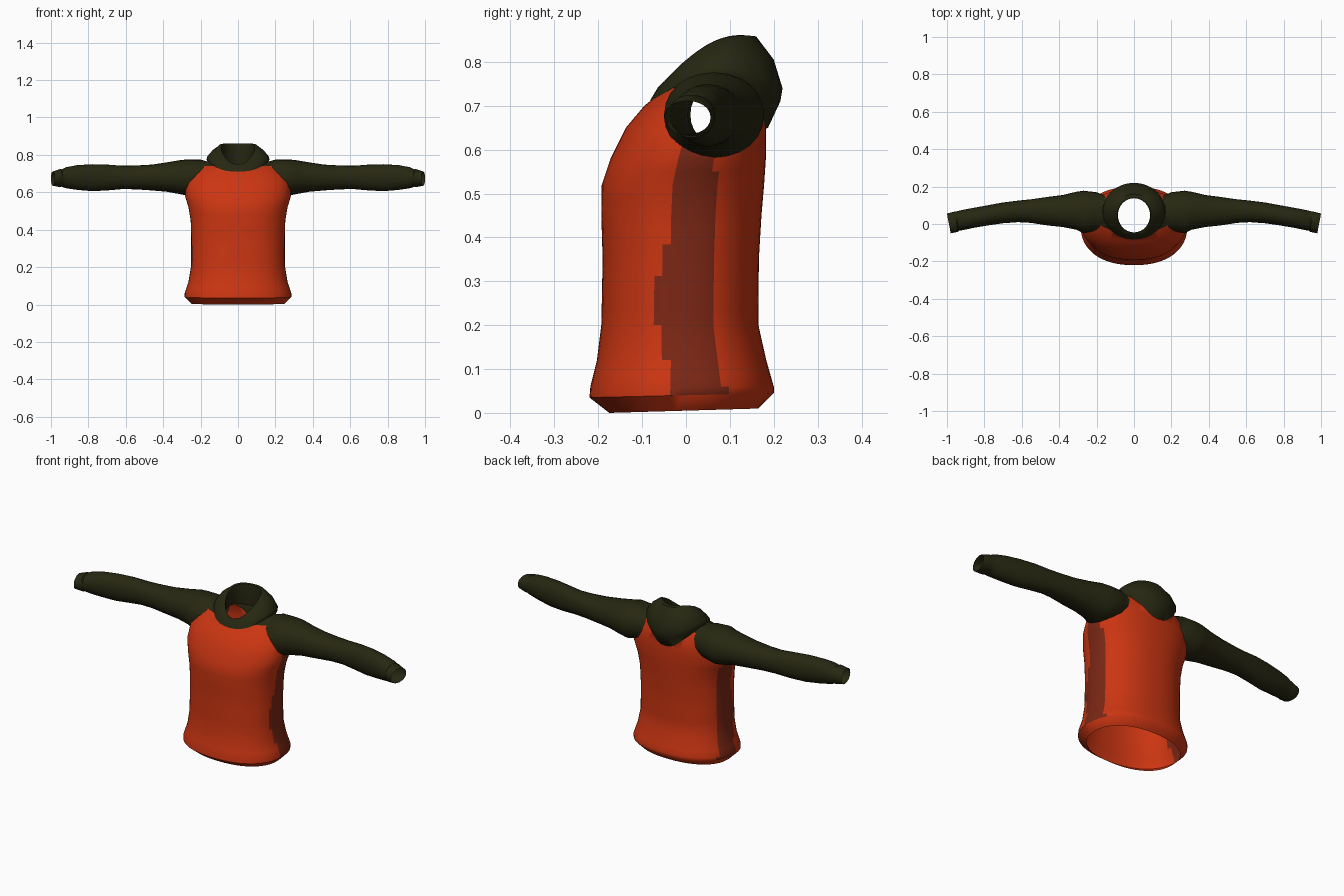
import bpy, bmesh, math
from mathutils import Vector

cube = bpy.data.objects.get("Cube")
if cube:
    bpy.data.objects.remove(cube, do_unlink=True)


def make_material(name, colour):
    m = bpy.data.materials.new(name)
    m.use_nodes = True
    m.diffuse_color = (*colour, 1)
    m.node_tree.nodes["Principled BSDF"].inputs["Base Color"].default_value = (*colour, 1)
    return m


RED, PANEL, OLIVE, OPENING = range(4)
materials = [
    make_material("red cloth", (0.6, 0.036, 0.006)),
    make_material("dark red side panel", (0.2, 0.02, 0.007)),
    make_material("dark olive cloth", (0.02, 0.02, 0.006)),
]
# Placeholder slot marking faces that become openings
materials.append(materials[OLIVE])


def rounded(t, power):
    """Point on a unit superellipse."""
    c, s = math.cos(t), math.sin(t)
    return (math.copysign(abs(c) ** (2 / power), c),
            math.copysign(abs(s) ** (2 / power), s))


def circle(count, power=2.0):
    return [rounded(math.tau * i / count, power) for i in range(count)]


def loft(name, rings, colour, caps=None):
    """Skin rings of points; caps gives the slots of the first and last cap."""
    bm = bmesh.new()
    loops = [[bm.verts.new(p) for p in ring] for ring in rings]
    n = len(loops[0])
    for a, b in zip(loops, loops[1:]):
        for i in range(n):
            j = (i + 1) % n
            f = bm.faces.new((a[i], a[j], b[j], b[i]))
            f.material_index = colour(f.calc_center_median())
    if caps:
        for loop, slot in zip((loops[0], loops[-1]), caps):
            hub = bm.verts.new(sum((v.co for v in loop), Vector()) / n)
            for i in range(n):
                bm.faces.new((loop[i], loop[(i + 1) % n], hub)).material_index = slot
    bmesh.ops.recalc_face_normals(bm, faces=bm.faces)
    mesh = bpy.data.meshes.new(name)
    bm.to_mesh(mesh)
    bm.free()
    for m in materials:
        mesh.materials.append(m)
    obj = bpy.data.objects.new(name, mesh)
    bpy.context.collection.objects.link(obj)
    return obj


# Body: height, half width, front depth, back depth
body_profile = [
    (0.005, 0.25, -0.175, 0.165), (0.04, 0.285, -0.22, 0.2),
    (0.06, 0.285, -0.218, 0.2), (0.12, 0.265, -0.203, 0.183),
    (0.2, 0.252, -0.193, 0.165), (0.35, 0.25, -0.19, 0.166),
    (0.45, 0.253, -0.193, 0.172), (0.52, 0.265, -0.192, 0.178),
    (0.58, 0.283, -0.172, 0.182), (0.65, 0.28, -0.137, 0.182),
    (0.7, 0.25, -0.095, 0.175), (0.74, 0.215, -0.045, 0.155),
    (0.765, 0.18, 0.0, 0.13),
]


def body_ring(z, w, front, back):
    mid, half = (front + back) / 2, (back - front) / 2
    return [Vector((w * c, mid + half * s, z + (0.005 * s if z < 0.05 else 0)))
            for c, s in circle(64, 2.25)]


def body_colour(p):
    # Side panels widen at the waist and drift back at the hem
    if p.z > 0.75:
        return OLIVE
    start = -0.02 - 0.055 * math.exp(-((p.z - 0.25) / 0.13) ** 2)
    end = 0.068 + 0.03 * max(0, 1 - p.z / 0.2)
    return PANEL if 0.04 < p.z and start < p.y < end and abs(p.x) > 0.15 else RED


# Split the tall bands so that the panel edge can curve
body_rows = []
for a, b in zip(body_profile, body_profile[1:]):
    steps = max(1, round((b[0] - a[0]) / 0.035))
    body_rows += [[u + (v - u) * k / steps for u, v in zip(a, b)] for k in range(steps)]
body_rows.append(body_profile[-1])
shirt = loft("shirt", [body_ring(*r) for r in body_rows], body_colour, (OPENING, OLIVE))

# Sleeve: distance out, front, back, bottom, top
sleeve_profile = [
    (0.13, 0.0, 0.14, 0.63, 0.755), (0.2, -0.035, 0.17, 0.6, 0.775),
    (0.27, -0.05, 0.178, 0.582, 0.776), (0.31, -0.03, 0.172, 0.59, 0.772),
    (0.38, -0.016, 0.155, 0.603, 0.76), (0.46, -0.008, 0.145, 0.61, 0.748),
    (0.55, 0.006, 0.132, 0.616, 0.743), (0.62, 0.01, 0.125, 0.617, 0.742),
    (0.7, 0.004, 0.115, 0.61, 0.748), (0.78, -0.007, 0.1, 0.606, 0.75),
    (0.86, -0.02, 0.085, 0.613, 0.745), (0.92, -0.032, 0.073, 0.622, 0.734),
    (0.945, -0.036, 0.066, 0.63, 0.722), (0.95, -0.042, 0.066, 0.627, 0.725),
    (0.99, -0.05, 0.056, 0.635, 0.711),
]


def sleeve_ring(side, x, front, back, bottom, top):
    y, z = (front + back) / 2, (bottom + top) / 2
    ry, rz = (back - front) / 2, (top - bottom) / 2
    skew = 0.2 * max(0, x - 0.7) / 0.3
    return [Vector((side * (x + skew * ry * c), y + ry * c, z + rz * s))
            for c, s in circle(24, 2.1)]


parts = [loft(name, [sleeve_ring(side, *r) for r in sleeve_profile],
              lambda p: OLIVE, (OLIVE, OPENING))
         for name, side in (("left_sleeve", 1), ("right_sleeve", -1))]


# Collar: half width, front and back depth, then front, side and back height
def collar_ring(w, front, back, zf, zs, zb):
    mid, half = (front + back) / 2, (back - front) / 2
    return [Vector((w * c, mid + half * s,
                    zs + (zb - zf) / 2 * s + ((zf + zb) / 2 - zs) * s * s))
            for c, s in circle(32)]


collar_profile = [
    (0.1, 0.0, 0.13, 0.64, 0.65, 0.62), (0.155, -0.088, 0.187, 0.7, 0.745, 0.65),
    (0.168, -0.08, 0.215, 0.715, 0.775, 0.71), (0.166, -0.073, 0.22, 0.727, 0.79, 0.74),
    (0.14, -0.064, 0.2, 0.742, 0.82, 0.805), (0.105, -0.054, 0.16, 0.75, 0.84, 0.858),
    (0.09, -0.048, 0.14, 0.748, 0.838, 0.86),
]
parts.append(loft("collar", [collar_ring(*r) for r in collar_profile],
                  lambda p: OLIVE, (OLIVE, OPENING)))

# Inner face of the turned-over collar
lining_profile = [
    collar_profile[-1], (0.086, -0.045, 0.138, 0.735, 0.81, 0.82),
    (0.095, -0.05, 0.145, 0.71, 0.75, 0.74),
]
lining = loft("collar_lining", [collar_ring(*r) for r in lining_profile], lambda p: OLIVE)

# Merge the parts into one hollow shell
for part in parts:
    mod = shirt.modifiers.new(part.name, "BOOLEAN")
    mod.operation = "UNION"
    mod.solver = "EXACT"
    mod.object = part
graph = bpy.context.evaluated_depsgraph_get()
merged = bpy.data.meshes.new_from_object(shirt.evaluated_get(graph))
shirt.modifiers.clear()
shirt.data = merged
for part in parts:
    bpy.data.objects.remove(part, do_unlink=True)

# Open the hem, cuffs and neck
bm = bmesh.new()
bm.from_mesh(merged)
bmesh.ops.delete(bm, geom=[f for f in bm.faces if f.material_index == OPENING],
                 context="FACES")
bmesh.ops.remove_doubles(bm, verts=bm.verts, dist=0.0005)
bm.to_mesh(merged)
bm.free()

for obj in (shirt, lining):
    while len(obj.data.materials) > OPENING:
        obj.data.materials.pop(index=len(obj.data.materials) - 1)
    bpy.ops.object.select_all(action="DESELECT")
    obj.select_set(True)
    bpy.context.view_layer.objects.active = obj
    bpy.ops.object.shade_smooth_by_angle(angle=math.radians(45))
